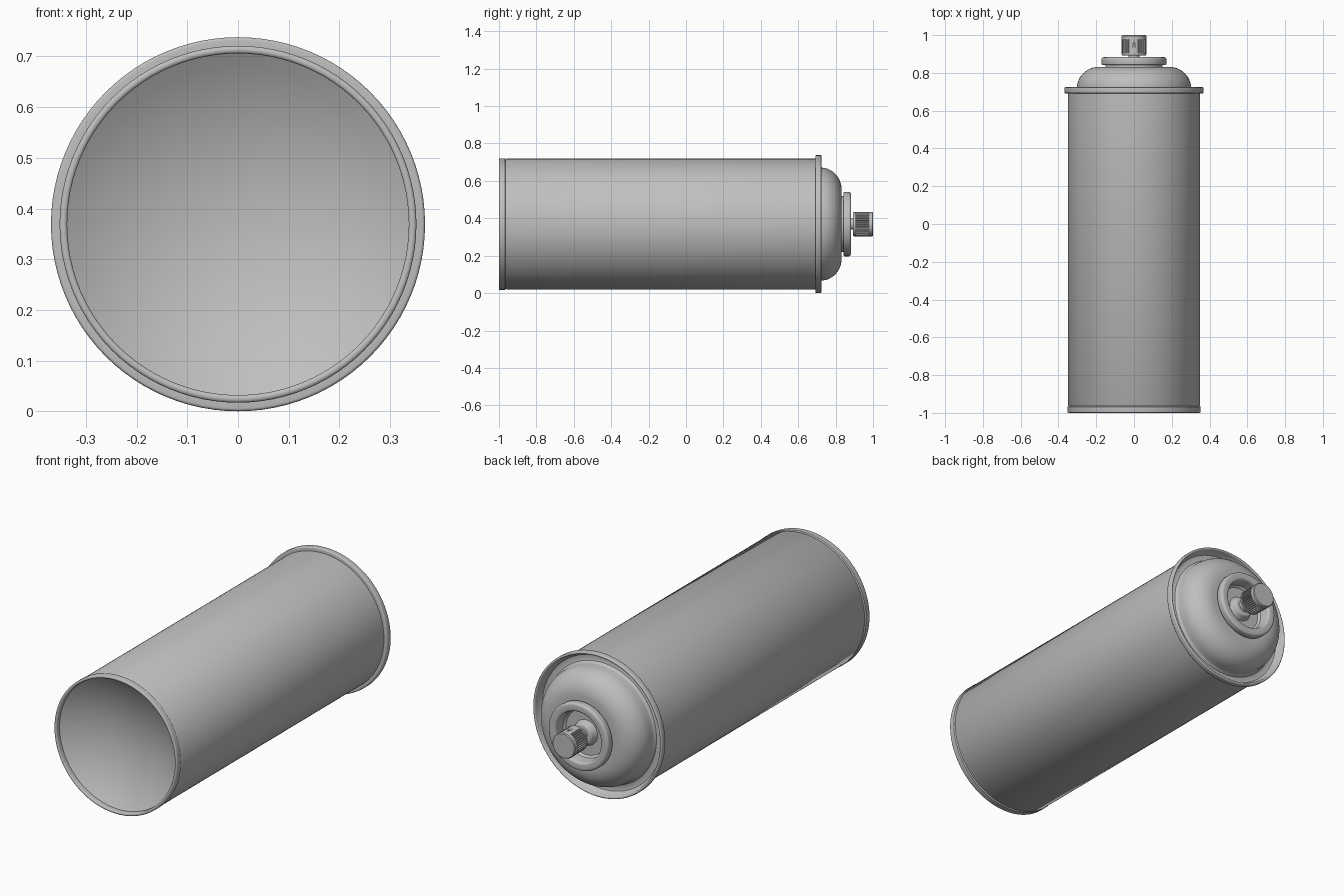
import bpy, bmesh
from math import pi, sin, cos, sqrt
from mathutils import Matrix, Vector

cube = bpy.data.objects.get("Cube")
if cube:
    bpy.data.objects.remove(cube)

AXIS_Z = 0.369   # height of the can's long axis

metal = bpy.data.materials.new("plain grey")
metal.use_nodes = True
grey = (0.52, 0.52, 0.52, 1)
metal.diffuse_color = grey
metal.node_tree.nodes["Principled BSDF"].inputs["Base Color"].default_value = grey


def finish(bm, name, angle=35):
    """Turn a bmesh into a smooth shaded object in the grey material."""
    bmesh.ops.remove_doubles(bm, verts=bm.verts, dist=0.00005)
    bmesh.ops.recalc_face_normals(bm, faces=bm.faces)
    mesh = bpy.data.meshes.new(name)
    bm.to_mesh(mesh)
    bm.free()
    obj = bpy.data.objects.new(name, mesh)
    bpy.context.collection.objects.link(obj)
    mesh.materials.append(metal)
    bpy.ops.object.select_all(action="DESELECT")
    obj.select_set(True)
    bpy.context.view_layer.objects.active = obj
    bpy.ops.object.shade_smooth_by_angle(angle=angle * pi / 180)
    return obj


def lathe(name, profile, steps=96):
    """Spin (radius, y) points around the can's axis."""
    bm = bmesh.new()
    verts = [bm.verts.new((r, y, AXIS_Z)) for r, y in profile]
    edges = [bm.edges.new(pair) for pair in zip(verts, verts[1:])]
    bmesh.ops.spin(bm, geom=verts + edges, cent=(0, 0, AXIS_Z), axis=(0, 1, 0),
                   angle=2 * pi, steps=steps, use_merge=True)
    return finish(bm, name)


def arc(cr, cy, rr, ry, start, end, n=8):
    """Points on an elliptical arc, angles in degrees."""
    angles = [(start + (end - start) * i / n) * pi / 180 for i in range(n + 1)]
    return [(cr + rr * cos(a), cy + ry * sin(a)) for a in angles]


# Concave bottom with its rolled seam
edge, depth = 0.337, 0.1
ball = (edge ** 2 + depth ** 2) / (2 * depth)
hollow = [(edge * i / 14, -0.975 + sqrt(ball ** 2 - (edge * i / 14) ** 2) - ball + depth)
          for i in range(15)]
lathe("bottom_seam", hollow + [(0.337, -0.994)]
      + arc(0.3445, -0.994, 0.0075, 0.006, 180, 360)
      + [(0.352, -0.968), (0.346, -0.964)])

# Straight body wall
lathe("body", [(0.346, -0.964), (0.35, -0.958), (0.35, 0.692)])

# Flared top rim, running down into a groove
lathe("top_rim", [(0.35, 0.692)] + arc(0.363, 0.698, 0.006, 0.006, -90, 0, 4)
      + arc(0.3625, 0.718, 0.0065, 0.006, 0, 180)
      + [(0.352, 0.70), (0.342, 0.685), (0.325, 0.682), (0.312, 0.686), (0.304, 0.70)])

# Domed shoulder
lathe("shoulder", [(0.304, 0.70)] + arc(0.185, 0.72, 0.117, 0.112, 0, 90, 16)
      + [(0.15, 0.832)])

# Valve cup: neck, rolled lip, recess and central pedestal
lathe("valve_cup", [(0.15, 0.83), (0.15, 0.843)]
      + arc(0.164, 0.849, 0.008, 0.007, -90, 0, 4)
      + arc(0.160, 0.870, 0.012, 0.013, 0, 90, 5)
      + arc(0.140, 0.870, 0.012, 0.013, 90, 180, 5)
      + [(0.125, 0.825), (0.115, 0.815), (0.065, 0.815)]
      + arc(0.045, 0.840, 0.009, 0.009, 0, 90, 4) + [(0, 0.849)])

# Valve stem
lathe("valve_stem", [(0.03, 0.845), (0.03, 0.905)], 48)

# Ribbed spray button with a plain panel around the nozzle
def button_ring(bm, y, scale, ribbed):
    ring = []
    for i in range(144):
        a = 2 * pi * i / 144
        plain = abs(sin(a) - 1) < 0.06
        r = 0.059 if ribbed and not plain and i % 4 > 1 else 0.065
        ring.append(bm.verts.new((r * scale * cos(a), y, AXIS_Z + r * scale * sin(a))))
    return ring


bm = bmesh.new()
rings = [button_ring(bm, *spec) for spec in
         ((0.893, 0.96, False), (0.897, 1, False), (0.905, 1, False), (0.905, 1, True),
          (0.978, 1, True), (0.978, 1, False), (0.996, 1, False), (1.0, 0.94, False))]
for low, high in zip(rings, rings[1:]):
    for i in range(144):
        j = (i + 1) % 144
        bm.faces.new((low[i], low[j], high[j], high[i]))
bm.faces.new(rings[0])
bm.faces.new(rings[-1])
bmesh.ops.dissolve_degenerate(bm, dist=0.00005, edges=bm.edges)
button = finish(bm, "spray_button", 30)

# Nozzle hole cut into the plain panel
bm = bmesh.new()
bmesh.ops.create_cone(bm, cap_ends=True, segments=16, radius1=0.006, radius2=0.006, depth=0.03,
                      matrix=Matrix.Translation(Vector((0, 0.95, AXIS_Z + 0.065))))
cutter = finish(bm, "nozzle_cutter")
cutter.hide_render = True
cutter.hide_set(True)
cut = button.modifiers.new("nozzle_hole", "BOOLEAN")
cut.operation = "DIFFERENCE"
cut.solver = "EXACT"
cut.object = cutter
bpy.context.view_layer.objects.active = button
bpy.ops.object.modifier_apply(modifier=cut.name)
bpy.data.objects.remove(cutter)
